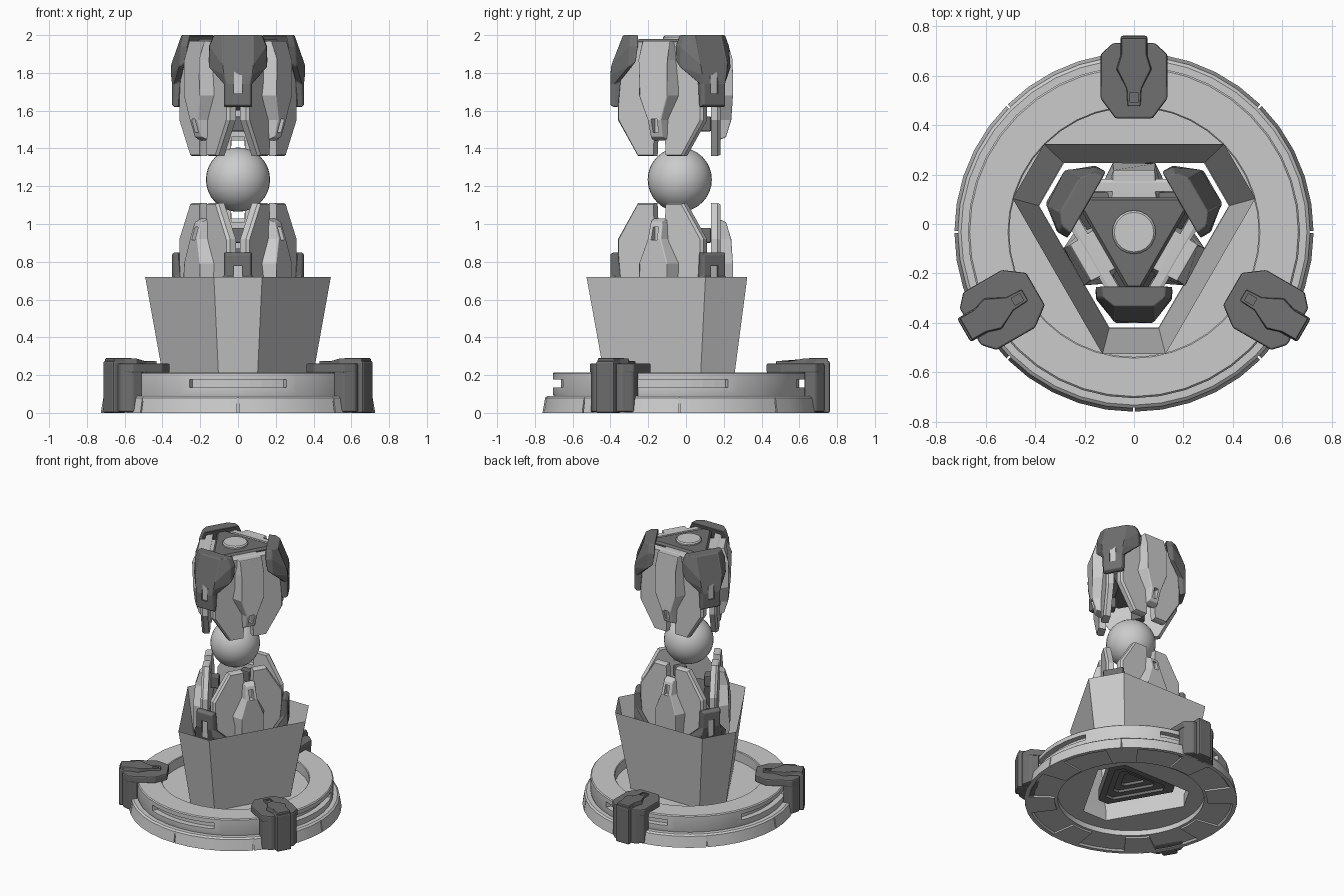
import bpy, bmesh, math
from mathutils import Vector

if "Cube" in bpy.data.objects:
    bpy.data.objects.remove(bpy.data.objects["Cube"])

CY = -0.033            # axis of the three-fold symmetry
MID = 2.47             # upper z + lower z of the mirrored heads
FACES = (90, 210, 330)
CORNERS = (30, 150, 270)
dark = bpy.data.materials.new("dark_grey")
dark.diffuse_color = (0.16, 0.16, 0.16, 1)
dark.use_nodes = True
dark.node_tree.nodes["Principled BSDF"].inputs["Base Color"].default_value = dark.diffuse_color


def pos(t, r, z, ang):
    """tangent offset, radius, height, direction -> world point"""
    a = math.radians(ang)
    return Vector((r * math.cos(a) - t * math.sin(a), CY + r * math.sin(a) + t * math.cos(a), z))


def finish(name, bm, mat=None, bevel=0, smooth=False, cutter=False):
    bmesh.ops.recalc_face_normals(bm, faces=bm.faces)
    me = bpy.data.meshes.new(name)
    bm.to_mesh(me)
    bm.free()
    ob = bpy.data.objects.new(name, me)
    bpy.context.collection.objects.link(ob)
    if mat:
        me.materials.append(mat)
    if smooth:
        bpy.ops.object.select_all(action='DESELECT')
        ob.select_set(True)
        bpy.context.view_layer.objects.active = ob
        bpy.ops.object.shade_smooth_by_angle(angle=math.radians(30))
    if cutter:
        ob.hide_render = True
        ob.display_type = 'WIRE'
    elif bevel:
        m = ob.modifiers.new("bevel", 'BEVEL')
        m.width, m.segments, m.limit_method = bevel, 2, 'ANGLE'
    return ob


def cut(ob, cutter):
    m = ob.modifiers.new("cut", 'BOOLEAN')
    m.object, m.operation, m.solver = cutter, 'DIFFERENCE', 'EXACT'


def skin(bm, loops, caps=True):
    vs = [[bm.verts.new(p) for p in lp] for lp in loops]
    n = len(vs[0])
    for a, b in zip(vs, vs[1:]):
        for i in range(n):
            bm.faces.new((a[i], a[(i + 1) % n], b[(i + 1) % n], b[i]))
    if caps:
        bm.faces.new(vs[0])
        bm.faces.new(vs[-1])


def loft(name, halves, angles, flip=False, **kw):
    """halves: loops of (t, r, z) for one side, mirrored in t and copied round the axis"""
    bm = bmesh.new()
    for ang in angles:
        loops = []
        for h in halves:
            full = list(h) + [(-t, r, z) for t, r, z in reversed(h)]
            loops.append([pos(t, r, MID - z if flip else z, ang) for t, r, z in full])
        skin(bm, loops)
    return finish(name, bm, **kw)


def block(name, t, r0, r1, z0, z1, angles, flip=False, **kw):
    return loft(name, [[(t, r, z0), (t, r, z1)] for r in (r0, r1)], angles, flip, **kw)


def hexloop(R, d, z):
    return [pos(0, R, z, c + s * d) for c in CORNERS for s in (-1, 1)]


def hexprism(name, specs, caps=True, **kw):
    bm = bmesh.new()
    skin(bm, [hexloop(*s) for s in specs], caps)
    return finish(name, bm, **kw)


def lathe(name, profile, arcs=None, segs=40, **kw):
    """closed (r, z) profile turned fully, or over several (start, end) arcs"""
    bm = bmesh.new()
    for a0, a1 in arcs or [(0, 360)]:
        full = arcs is None
        n = segs if full else 8
        loops = [[pos(0, r, z, a0 + (a1 - a0) * i / n) for r, z in profile] for i in range(n + 1)]
        skin(bm, loops, not full)
    if arcs is None:
        bmesh.ops.remove_doubles(bm, verts=bm.verts, dist=1e-5)
    return finish(name, bm, **kw)


# base: lower ring with eight joints, upper ring with four slots
joints = block("joint_cutter", 0.004, 0.71, 0.8, -0.1, 0.085, range(0, 360, 45), cutter=True)
lower = lathe("lower_ring", [(0.5, 0.012), (0.69, 0.012), (0.70, 0), (0.727, 0), (0.713, 0.08), (0.70, 0.09), (0.5, 0.09)],
              smooth=True)
cut(lower, joints)
slots = lathe("slot_cutter", [(0.63, 0.135), (0.75, 0.135), (0.75, 0.178), (0.63, 0.178)],
              [(a - 22.5, a + 22.5) for a in (0, 90, 180, 270)], cutter=True)
upper = lathe("upper_ring", [(0.505, 0.08), (0.665, 0.08), (0.672, 0.1), (0.672, 0.208), (0.665, 0.215), (0.51, 0.215),
                             (0.505, 0.21)], smooth=True)
cut(upper, slots)
lathe("foot_pads", [(0.52, 0), (0.7, 0), (0.7, 0.03), (0.52, 0.03)], [(a - 9, a + 9) for a in range(0, 360, 45)])

# recessed floor with a hole under the cup
hole = hexprism("floor_cutter", [(0.398, 14.5, -0.1), (0.398, 14.5, 0.4)], cutter=True)
bm = bmesh.new()
skin(bm, [[pos(0, 0.51, z, 9 * i) for i in range(40)] for z in (0.05, 0.14)])
cut(finish("recessed_floor", bm), hole)

# open three-cornered cup and the stepped plate inside its mouth
hexprism("cup", [(0.40, 14.5, 0.13), (0.51, 14.5, 0.72)], caps=False)
hexprism("stepped_plate", [(0.30, 8, 0.2), (0.30, 8, 0.12), (0.23, 8, 0.12), (0.23, 8, 0.14), (0.16, 8, 0.14),
                           (0.16, 8, 0.16), (0.09, 8, 0.16), (0.09, 8, 0.18)], mat=dark)

# clamps round the base
plan = [(0.075, 0.46), (0.135, 0.54), (0.135, 0.72), (0.085, 0.765)]
loft("clamp_wings", [[(t, r, z) for t, r in plan] for z in (0.212, 0.262)], FACES, mat=dark, bevel=0.008)
loft("clamp_legs", [[(0.13, 0.66, z), (0.13, 0.72, z), (0.085, 0.765, z)] for z in (0.005, 0.25)], FACES,
     mat=dark, bevel=0.008)
top = [(0.028, 0.51), (0.032, 0.58), (0.075, 0.66), (0.055, 0.72), (0.055, 0.785)]
cslot = block("clamp_slot_cutter", 0.016, 0.525, 0.565, 0.265, 0.4, FACES, cutter=True)
ridge = loft("clamp_ridges", [[(t, r, 0.24) for t, r in top],
                              [(t * 0.9, r, 0.275 if r < 0.6 else 0.29) for t, r in top]], FACES, mat=dark, bevel=0.005)
cut(ridge, cslot)
block("clamp_spines", 0.055, 0.70, 0.795, 0, 0.275, FACES, mat=dark, bevel=0.01)

# the two mirrored heads
wing = [(0.035, 1.46), (0.04, 1.36), (0.14, 1.36), (0.262, 1.55), (0.262, 1.86), (0.17, 1.97)]
r_back = [(0.05, 0.20, 1.44), (0.055, 0.20, 1.55), (0.125, 0.20, 1.68), (0.12, 0.13, 1.86), (0.09, 0.13, 1.965)]
r_front = [(0.035, 0.245, 1.46), (0.04, 0.27, 1.55), (0.085, 0.283, 1.68), (0.085, 0.283, 1.87), (0.085, 0.25, 1.97)]
a_back = [(0.07, 0.325, 1.62), (0.07, 0.31, 1.76), (0.155, 0.23, 1.86), (0.155, 0.22, 1.94), (0.13, 0.22, 2.0)]
a_mid = [(0.075, 0.35, 1.62), (0.075, 0.345, 1.74), (0.155, 0.27, 1.83), (0.15, 0.265, 1.94), (0.125, 0.265, 2.0)]
a_front = [(0.065, 0.368, 1.63), (0.065, 0.368, 1.74), (0.075, 0.368, 1.79), (0.08, 0.365, 1.84), (0.08, 0.30, 2.0)]
for side, flip in (("upper", False), ("lower", True)):
    # light side plates with a raised, slotted ridge
    loft(side + "_plates", [[(t, 0.165, z) for t, z in wing],
                            [(t, 0.20, z) for t, z in wing],
                            [(t * 0.95, 0.215, 1.665 + (z - 1.665) * 0.98) for t, z in wing]], FACES, flip)
    s = block(side + "_ridge_slot_cutter", 0.017, 0.235, 0.35, 1.485, 1.555, FACES, flip, cutter=True)
    cut(loft(side + "_ridges", [r_back, r_front], FACES, flip, bevel=0.005), s)
    # dark corner armour with an upright slot
    s = block(side + "_armour_slot_cutter", 0.022, 0.356, 0.45, 1.69, 1.815, CORNERS, flip, cutter=True)
    cut(loft(side + "_armour", [a_back, a_mid, a_front], CORNERS, flip, mat=dark, bevel=0.006), s)
    block(side + "_slot_lights", 0.02, 0.345, 0.36, 1.692, 1.813, CORNERS, flip)
    # inner blocks, core and end cap
    block(side + "_inner_blocks", 0.04, 0.108, 0.166, 1.49, 1.57, FACES, flip, mat=dark, bevel=0.008)
    f = (lambda z: MID - z) if flip else (lambda z: z)
    hexprism(side + "_core", [(0.17, 10, f(1.60)), (0.25, 10, f(1.66)), (0.25, 10, f(1.90)), (0.2, 8, f(1.94))], mat=dark)
    hexprism(side + "_cap", [(0.24, 6, f(1.92)), (0.24, 6, f(1.965)), (0.215, 7, f(1.98))], mat=dark)
    lathe(side + "_cap_disc", [(0.0001, f(1.95)), (0.088, f(1.95)), (0.088, f(1.99)), (0.08, f(1.998)),
                               (0.0001, f(1.998))], segs=20, smooth=True)

# floating ball
bpy.ops.mesh.primitive_uv_sphere_add(segments=32, ring_count=16, radius=0.17, location=(0, CY, 1.235))
bpy.context.object.name = "ball"
bpy.ops.object.shade_smooth()
